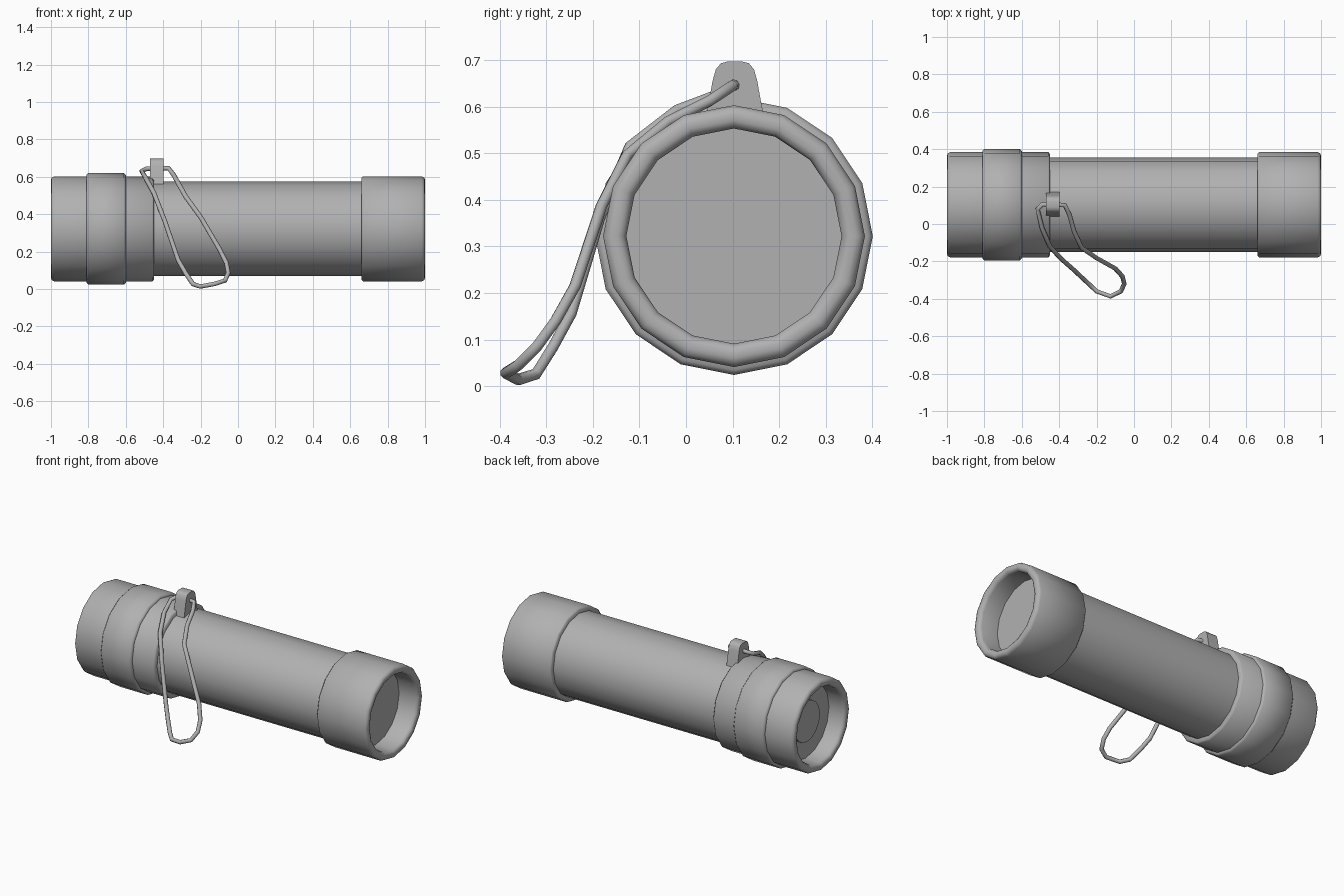
import bpy, bmesh, math
from math import radians

if "Cube" in bpy.data.objects:
    bpy.data.objects.remove(bpy.data.objects["Cube"])

CY, CZ, SIDES = 0.103, 0.322, 16
grey = bpy.data.materials.new("dark_grey")
grey.diffuse_color = (0.44, 0.44, 0.44, 1)
grey.use_nodes = True
grey.node_tree.nodes["Principled BSDF"].inputs["Base Color"].default_value = grey.diffuse_color


def finish(name, bm, angle=50):
    bmesh.ops.recalc_face_normals(bm, faces=bm.faces)
    me = bpy.data.meshes.new(name)
    bm.to_mesh(me)
    bm.free()
    me.materials.append(grey)
    ob = bpy.data.objects.new(name, me)
    bpy.context.collection.objects.link(ob)
    bpy.ops.object.select_all(action='DESELECT')
    bpy.context.view_layer.objects.active = ob
    ob.select_set(True)
    bpy.ops.object.shade_smooth_by_angle(angle=radians(angle))
    return ob


def lathe(name, profile):
    """Revolve (x, radius) points round the torch axis; radius 0 closes the end."""
    bm = bmesh.new()
    rings = []
    for x, r in profile:
        n = SIDES if r > 0 else 1
        rings.append([bm.verts.new((x, CY + r * math.cos(2 * math.pi * i / SIDES),
                                    CZ + r * math.sin(2 * math.pi * i / SIDES)))
                      for i in range(n)])
    for a, b in zip(rings, rings[1:]):
        for i in range(SIDES):
            j = (i + 1) % SIDES
            quad = [a[i % len(a)], a[j % len(a)], b[j % len(b)], b[i % len(b)]]
            bm.faces.new(list(dict.fromkeys(quad)))
    return finish(name, bm)


# Main tube
lathe("body_tube", [(-0.55, 0), (-0.55, 0.252), (0.72, 0.252), (0.72, 0)])

# Lens head with recessed glass
lathe("lens_head", [(0.66, 0.24), (0.66, 0.272), (0.668, 0.281), (0.982, 0.281),
                    (0.996, 0.274), (1.0, 0.262), (1.0, 0.248), (0.994, 0.237),
                    (0.98, 0.231), (0.87, 0.231)])
lathe("lens_glass", [(0.84, 0), (0.84, 0.234), (0.87, 0.234), (0.87, 0)])

# Tail cap with recessed end plate and push button
lathe("tail_cap", [(-0.45, 0.24), (-0.45, 0.272), (-0.458, 0.281), (-0.982, 0.281),
                   (-0.996, 0.274), (-1.0, 0.262), (-1.0, 0.248), (-0.994, 0.237),
                   (-0.98, 0.231), (-0.89, 0.231)])
lathe("tail_plate", [(-0.86, 0), (-0.86, 0.234), (-0.89, 0.234), (-0.89, 0)])
lathe("tail_button", [(-0.88, 0.125), (-0.902, 0.125), (-0.902, 0)])

# Raised grip band round the tail
lathe("grip_band", [(-0.60, 0.27), (-0.60, 0.288), (-0.61, 0.298), (-0.80, 0.298),
                    (-0.81, 0.288), (-0.81, 0.27)])

# Strap lug: rounded tab extruded along x
half = [(0.068, 0.55), (0.056, 0.61), (0.048, 0.655), (0.041, 0.68), (0.030, 0.693), (0.015, 0.697)]
outline = half + [(-y, z) for y, z in reversed(half)]
bm = bmesh.new()
face = bm.faces.new([bm.verts.new((-0.47, 0.105 + y, z)) for y, z in outline])
ext = bmesh.ops.extrude_face_region(bm, geom=[face])
bmesh.ops.translate(bm, vec=(0.073, 0, 0),
                    verts=[v for v in ext['geom'] if isinstance(v, bmesh.types.BMVert)])
finish("strap_lug", bm, 40)

# Wrist cord: closed loop threaded through the lug
path = [(-0.43, 0.106, 0.647), (-0.37, 0.10, 0.645), (-0.345, 0.05, 0.612),
        (-0.32, -0.04, 0.567), (-0.28, -0.127, 0.495), (-0.20, -0.182, 0.385),
        (-0.10, -0.238, 0.215), (-0.062, -0.28, 0.14), (-0.052, -0.32, 0.085),
        (-0.07, -0.36, 0.045), (-0.125, -0.387, 0.028), (-0.20, -0.36, 0.014),
        (-0.24, -0.322, 0.026), (-0.28, -0.285, 0.085), (-0.32, -0.247, 0.155),
        (-0.39, -0.186, 0.36), (-0.45, -0.12, 0.515), (-0.492, -0.02, 0.592),
        (-0.515, 0.08, 0.630), (-0.49, 0.104, 0.643)]
cu = bpy.data.curves.new("wrist_cord", 'CURVE')
cu.dimensions = '3D'
cu.bevel_depth = 0.0125
cu.bevel_resolution = 2
cu.materials.append(grey)
sp = cu.splines.new('POLY')
sp.points.add(len(path) - 1)
for p, co in zip(sp.points, path):
    p.co = (*co, 1)
sp.use_cyclic_u = True
sp.use_smooth = True
bpy.context.collection.objects.link(bpy.data.objects.new("wrist_cord", cu))
